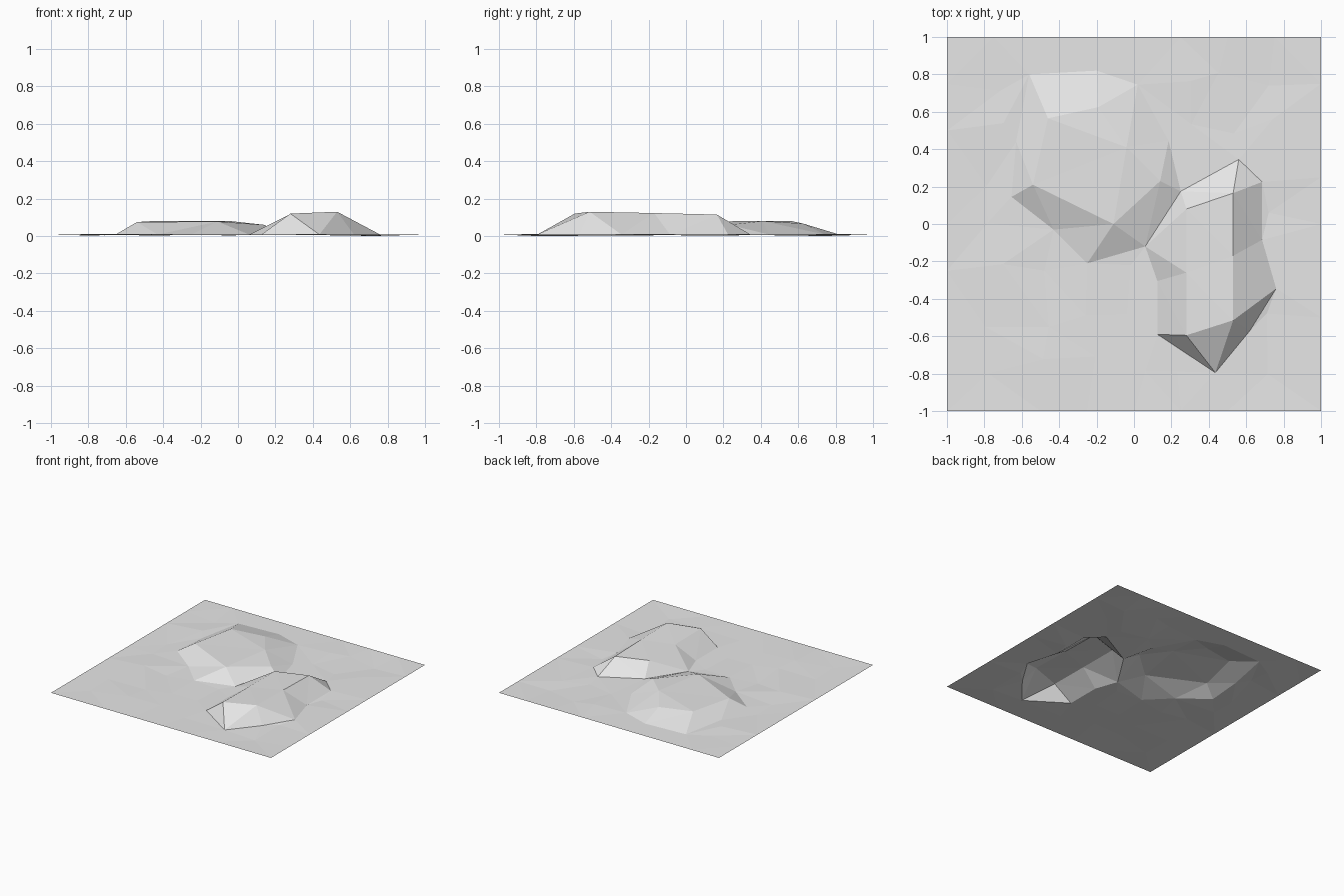
import bpy
import random
from mathutils import Vector
from mathutils.geometry import delaunay_2d_cdt

cube = bpy.data.objects.get("Cube")
if cube:
    bpy.data.objects.remove(cube)

random.seed(4)
GROUND = 0.008

# Hill feet (outline on the ground) and crests (outline of the raised top)
low_foot = [(-.655, .145), (-.43, -.03), (-.25, -.21), (.06, -.12), (.25, .175),
            (.185, .445), (.02, .745), (-.2, .82), (-.56, .8), (-.63, .44)]
low_crest = [(-.54, .21, .075), (-.11, 0, .078), (.14, .23, .06),
             (-.04, .41, .08), (-.19, .625, .067), (-.46, .565, .08)]
tall_foot = [(.06, -.12), (.25, .175), (.56, .345), (.685, .225), (.685, -.085),
             (.76, -.345), (.62, -.57), (.435, -.795), (.125, -.59), (.125, -.305)]
tall_crest = [(.28, .08, .115), (.53, .165, .115), (.53, -.17, .123),
              (.53, -.515, .13), (.28, -.595, .12), (.28, -.26, .117)]

points, creases = [], []


def add_point(x, y, z):
    p = (x, y, z)
    if p not in points:
        points.append(p)
    return points.index(p)


def add_ring(ring):
    ids = [add_point(*p) if len(p) == 3 else add_point(*p, GROUND) for p in ring]
    creases.extend(zip(ids, ids[1:] + ids[:1]))


def inside(x, y, ring):
    hit = False
    for (ax, ay), (bx, by) in zip(ring, ring[1:] + ring[:1]):
        if (ay > y) != (by > y) and x < ax + (y - ay) * (bx - ax) / (by - ay):
            hit = not hit
    return hit


for ring in (low_foot, low_crest, tall_foot, tall_crest):
    add_ring(ring)

# Gently uneven ground around the hills, with a straight outer border
feet = low_foot + tall_foot
STEPS = 8
for i in range(STEPS + 1):
    for j in range(STEPS + 1):
        x, y = 2 * i / STEPS - 1, 2 * j / STEPS - 1
        if i in (0, STEPS) or j in (0, STEPS):
            add_point(x, y, GROUND)
            continue
        x += random.uniform(-.06, .06)
        y += random.uniform(-.06, .06)
        near = min((Vector((x, y)) - Vector(f)).length for f in feet) < .12
        if not (near or inside(x, y, low_foot) or inside(x, y, tall_foot)):
            add_point(x, y, random.uniform(0, .014))

# Triangulate the sheet, keeping the hill creases as edges
flat = [Vector(p[:2]) for p in points]
verts, _, faces, origin, _, _ = delaunay_2d_cdt(flat, creases, [], 0, 1e-5)
heights = [points[o[0]][2] if o else GROUND for o in origin]
lowest = min(heights)

mesh = bpy.data.meshes.new("terrain")
mesh.from_pydata([(v.x, v.y, h - lowest) for v, h in zip(verts, heights)], [], faces)
mesh.update()
terrain = bpy.data.objects.new("terrain", mesh)
bpy.context.collection.objects.link(terrain)

# Plain grey ground colour
grey = bpy.data.materials.new("light_grey")
grey.use_nodes = True
grey.diffuse_color = (.8, .8, .8, 1)
grey.node_tree.nodes["Principled BSDF"].inputs["Base Color"].default_value = (.8, .8, .8, 1)
mesh.materials.append(grey)
